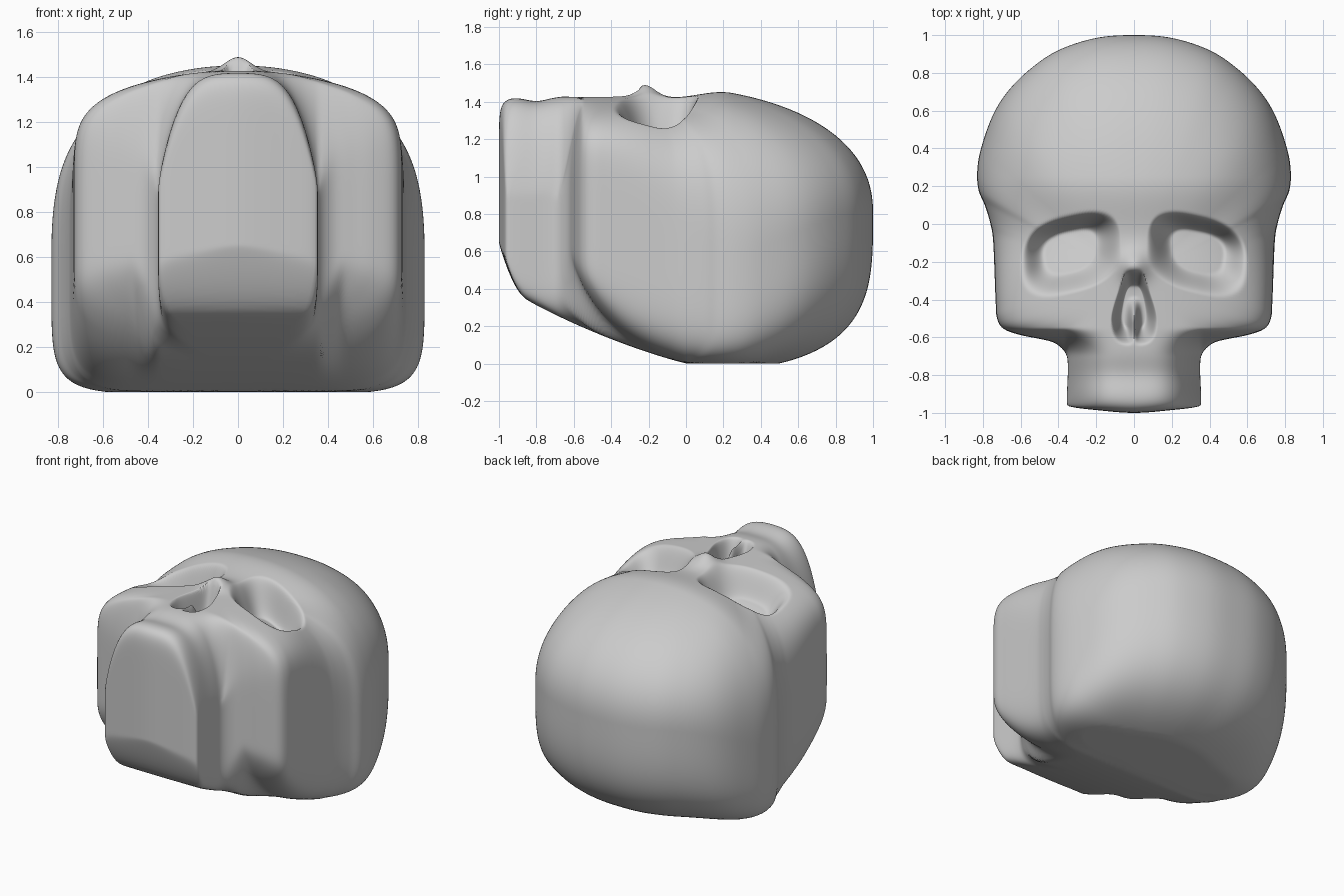
import bpy, bmesh, math
from mathutils import Vector

cube = bpy.data.objects.get("Cube")
if cube:
    bpy.data.objects.remove(cube, do_unlink=True)

CENTRE = -0.3      # y of the axis the rings close on
AROUND, TOP_RINGS, LOW_RINGS = 340, 150, 60


def step(a, b, v):
    t = max(0.0, min(1.0, (v - a) / (b - a)))
    return t * t * (3 - 2 * t)


def mix(a, b, t):
    return a + (b - a) * t


def blend(a, b, t):
    """Mix two roundness exponents evenly."""
    return 1 / mix(1 / a, 1 / b, t)


def bump(v, mid, width):
    return math.exp(-((v - mid) / width) ** 2)


# Half outline from the jaw front, round the cheek and temple, to the back
HALF = [(0, -1), (.2, -.985), (.335, -.967), (.355, -.94), (.35, -.75),
        (.365, -.68), (.42, -.63), (.5, -.608), (.6, -.588), (.69, -.555),
        (.725, -.5), (.733, -.4), (.745, -.1), (.76, 0), (.79, .1),
        (.823, .18), (.83, .28), (.81, .4), (.75, .57), (.67, .7),
        (.55, .82), (.4, .92), (.2, .985), (0, 1)]


def smooth_outline(half, count):
    """Closed spline through the mirrored outline, evenly resampled."""
    pts = [Vector(p) for p in half + [(-x, y) for x, y in half[-2:0:-1]]]
    n, fine = len(pts), []
    for i in range(n):
        a, b, c, d = (pts[(i + k) % n] for k in (-1, 0, 1, 2))
        for j in range(24):
            t = j / 24
            fine.append(0.5 * (2 * b + (c - a) * t + (2 * a - 5 * b + 4 * c - d) * t * t
                               + (3 * b - a - 3 * c + d) * t ** 3))
    fine.append(fine[0])
    out, travelled, k = [], 0.0, 0
    total = sum((q - p).length for p, q in zip(fine, fine[1:]))
    for i in range(count):
        goal = total * i / count
        while travelled + (fine[k + 1] - fine[k]).length < goal:
            travelled += (fine[k + 1] - fine[k]).length
            k += 1
        seg = fine[k + 1] - fine[k]
        out.append(fine[k] + seg * ((goal - travelled) / seg.length))
    return out


def crown(x, y):
    """Height of the face and forehead before the edges round over."""
    ax = abs(x)
    z = 1.43 + 0.06 * step(-.08, .25, y) - mix(.3, .1, step(-.2, .4, y)) * x * x
    jaw = step(-.55, -.7, y)
    z -= jaw * min(.45, .42 * (ax / .35) ** 4)
    z -= .025 * bump(y, -.8, .09)
    z += .06 * bump(x, 0, .08) * bump(y, -.22, .075)
    return z


def carving(x, y):
    """Depth of the eye sockets and the nose opening."""
    ax = abs(x)
    # Eye socket: sheared rounded box, steeper under the brow
    u, v = ax - .335, y + .16
    v += .22 * u
    d = ((abs(u) / .255) ** 2.8 + (abs(v) / .2) ** 2.8) ** (1 / 2.8)
    depth = .19 * step(1.05, mix(.45, .58, step(-.15, .15, v)), d) * (1 + 1.3 * v)
    # Nose: blunt pear shape with a thin ridge dividing its lower half
    half_width = mix(.118, .065, step(-.52, -.27, y))
    d = ((ax / half_width) ** 3.5 + (abs(y + .44) / .195) ** 3.5) ** (1 / 3.5)
    ridge = 1 - .9 * bump(x, 0, .024) * step(-.38, -.52, y)
    return depth + .2 * step(1.05, .55, d) * ridge


def base(x, y):
    """Underside: flat below the cranium, rising toward jaw and cheeks."""
    f = max(0.0, -y)
    cheek = step(.36, .48, abs(x)) * 1.2 * f ** 3
    chin = 9 * max(0.0, f - .85) ** 2
    return .27 * f + .15 * f * f + cheek + chin - .05 * step(0, .4, y)


def section(p):
    """Widest height and edge roundness above and below, by direction."""
    back, face = step(.15, .95, p.y), step(.4, -.5, p.y)
    jaw = step(-.6, -.8, p.y)
    mid = mix(mix(.55, .8, back), .7, face)
    upper = blend(blend(2.7, 2.3, back), mix(8, 16, jaw), face)
    lower = blend(blend(6, 3.4, back), mix(6, 10, jaw), face)
    return mid, upper, lower


def superellipse(angle, n):
    c, s = math.cos(angle), math.sin(angle)
    r = (c ** n + s ** n) ** (-1 / n)
    return c * r, s * r


def build_skull(material):
    bm = bmesh.new()
    outline = smooth_outline(HALF, AROUND)
    shape = [section(p) for p in outline]
    rings = []
    for k in range(-LOW_RINGS + 1, TOP_RINGS):
        ring = []
        for p, (mid, upper, lower) in zip(outline, shape):
            top = k >= 0
            angle = math.pi / 2 * (k / TOP_RINGS if top else -k / LOW_RINGS)
            s, h = superellipse(angle, upper if top else lower)
            x, y = p.x * s, CENTRE + (p.y - CENTRE) * s
            if top:
                z = mid + (crown(x, y) - mid) * h - carving(x, y) * step(.5, .9, h)
            else:
                z = max(0.0, mid - (mid - base(x, y)) * h)
            ring.append(bm.verts.new((x, y, z)))
        rings.append(ring)
    for a, b in zip(rings, rings[1:]):
        for i in range(AROUND):
            j = (i + 1) % AROUND
            bm.faces.new((a[i], a[j], b[j], b[i]))
    # Close both ends on the axis
    for ring, z in ((rings[0][::-1], base(0, CENTRE)),
                    (rings[-1], crown(0, CENTRE) - carving(0, CENTRE))):
        tip = bm.verts.new((0, CENTRE, z))
        for i in range(AROUND):
            bm.faces.new((ring[i], ring[(i + 1) % AROUND], tip))
    bmesh.ops.recalc_face_normals(bm, faces=bm.faces)
    mesh = bpy.data.meshes.new("skull")
    bm.to_mesh(mesh)
    bm.free()
    mesh.materials.append(material)
    obj = bpy.data.objects.new("skull", mesh)
    bpy.context.collection.objects.link(obj)
    bpy.context.view_layer.objects.active = obj
    obj.select_set(True)
    bpy.ops.object.shade_smooth_by_angle(angle=math.radians(60))
    return obj


grey = bpy.data.materials.new("plain grey")
grey.use_nodes = True
grey.diffuse_color = (.6, .6, .6, 1)
grey.node_tree.nodes["Principled BSDF"].inputs["Base Color"].default_value = (.6, .6, .6, 1)
build_skull(grey)
